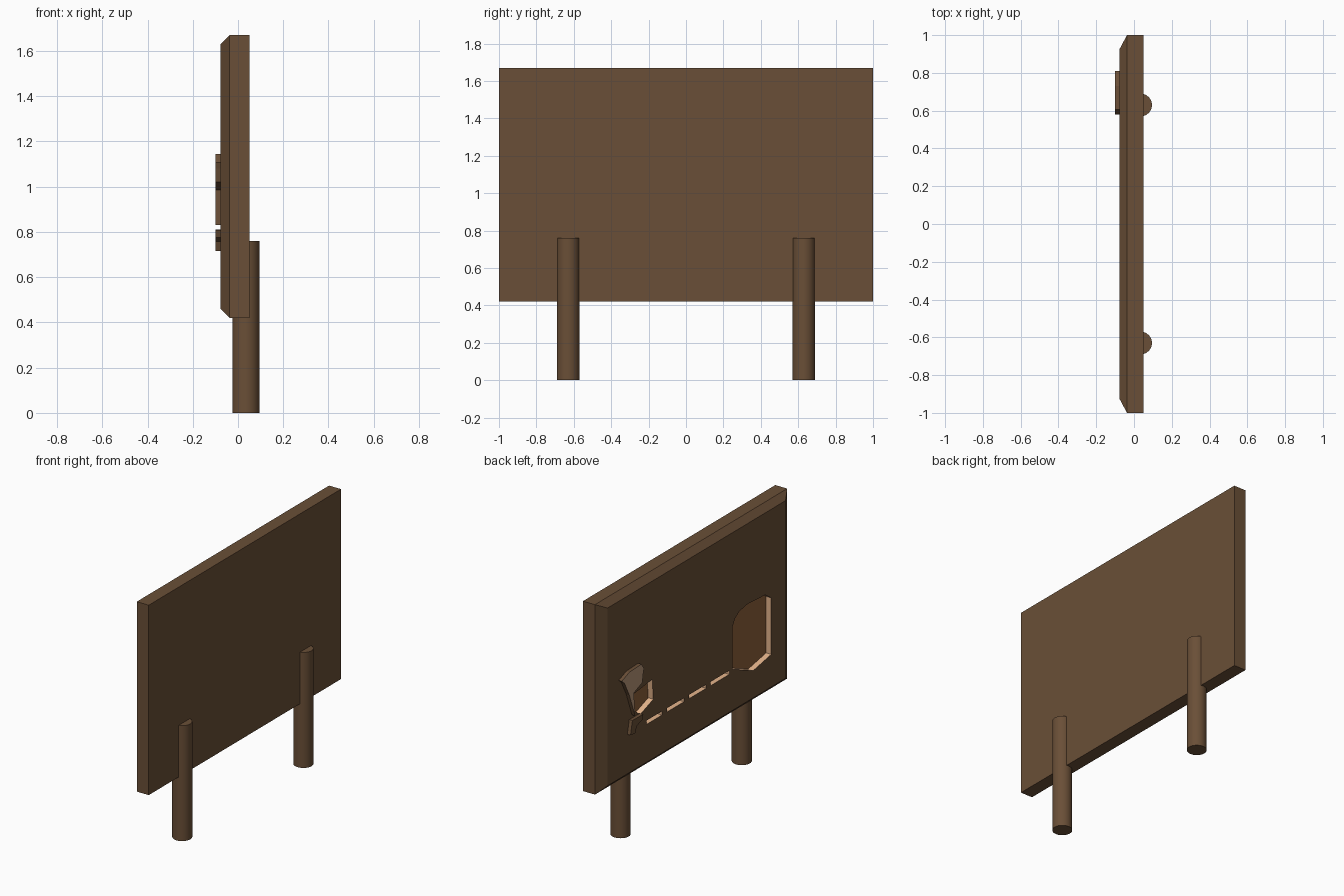
import bpy, bmesh, math

cube = bpy.data.objects.get("Cube")
if cube:
    bpy.data.objects.remove(cube, do_unlink=True)


def material(name, rgb):
    m = bpy.data.materials.new(name)
    m.use_nodes = True
    m.diffuse_color = (*rgb, 1)
    m.node_tree.nodes["Principled BSDF"].inputs["Base Color"].default_value = (*rgb, 1)
    return m


wood = material("brown wood", (0.144, 0.078, 0.038))
carved = material("carved wood", (0.27, 0.117, 0.044))
fresh = material("fresh cut wood", (0.79, 0.46, 0.26))
pale = material("pale wood", (0.485, 0.305, 0.19))


def make_object(name, bm, *mats):
    bmesh.ops.recalc_face_normals(bm, faces=bm.faces)
    mesh = bpy.data.meshes.new(name)
    bm.to_mesh(mesh)
    bm.free()
    for m in mats:
        mesh.materials.append(m)
    obj = bpy.data.objects.new(name, mesh)
    bpy.context.collection.objects.link(obj)
    return obj


def prism(name, outline, x0, x1, *mats):
    """Extrude a (y, z) outline along x."""
    bm = bmesh.new()
    face = bm.faces.new([bm.verts.new((x0, y, z)) for y, z in outline])
    ext = bmesh.ops.extrude_face_region(bm, geom=[face])["geom"]
    moved = [v for v in ext if isinstance(v, bmesh.types.BMVert)]
    bmesh.ops.translate(bm, verts=moved, vec=(x1 - x0, 0, 0))
    return make_object(name, bm, *mats)


FACE, FLOOR = -0.077, -0.04

# Board with a chamfered edge around the display face
bm = bmesh.new()
rings = []
for x, y, z0, z1 in ((FACE, 0.925, 0.46, 1.63), (-0.037, 1, 0.42, 1.67), (0.05, 1, 0.42, 1.67)):
    rings.append([bm.verts.new((x, *p)) for p in ((-y, z0), (y, z0), (y, z1), (-y, z1))])
for a, b in zip(rings, rings[1:]):
    for i in range(4):
        j = (i + 1) % 4
        bm.faces.new((a[i], a[j], b[j], b[i]))
bm.faces.new(rings[0])
bm.faces.new(rings[-1])
board = make_object("board", bm, wood, carved, fresh)

# Carved recesses: large panel, small panel and a row of slots
outlines = [
    [(-0.374, 0.73), (-0.374, 1.01), (-0.40, 1.055), (-0.446, 1.085), (-0.529, 1.1),
     (-0.714, 1.09), (-0.776, 1.047), (-0.776, 0.675), (-0.59, 0.64)],
    [(0.657, 0.96), (0.461, 0.983), (0.45, 0.848), (0.585, 0.8), (0.657, 0.855)],
]
for a, b in ((0.52, 0.36), (0.306, 0.13), (0.08, -0.1), (-0.147, -0.34)):
    outlines.append([(a, 0.71), (b, 0.71), (b, 0.735), (a, 0.735)])
cutters = [prism("recess_cutter", o, -0.15, FLOOR) for o in outlines]
for c in cutters:
    c.hide_render = True
    mod = board.modifiers.new("carve", "BOOLEAN")
    mod.operation = "DIFFERENCE"
    mod.solver = "EXACT"
    mod.object = c
deps = bpy.context.evaluated_depsgraph_get()
carved_mesh = bpy.data.meshes.new_from_object(board.evaluated_get(deps))
board.modifiers.clear()
board.data = carved_mesh
for c in cutters:
    bpy.data.objects.remove(c, do_unlink=True)

# Recess floors and walls get their own colours
for p in carved_mesh.polygons:
    x, y, z = p.center
    p.material_index = 0
    if abs(y) < 0.9 and 0.5 < z < 1.6 and FACE + 0.003 < x < 0:
        p.material_index = 1 if abs(p.normal.x) > 0.9 else 2

# Raised emblem in two pieces, pale on the outward faces
emblem = {
    "emblem_upper": [(0.81, 1.11), (0.731, 1.14), (0.607, 1.145), (0.58, 1.107), (0.587, 1.08),
                     (0.597, 1.02), (0.685, 0.985), (0.672, 0.83), (0.731, 0.987), (0.782, 1.085)],
    "emblem_lower": [(0.70, 0.81), (0.587, 0.808), (0.597, 0.775), (0.655, 0.757),
                     (0.669, 0.715), (0.72, 0.72)],
}
for name, outline in emblem.items():
    piece = prism(name, outline, -0.1, FACE + 0.005, wood, pale)
    for p in piece.data.polygons:
        if name == "emblem_upper" and p.normal.x < -0.9:
            p.material_index = 1

# Round posts
for name, y in (("front_post", -0.63), ("back_post", 0.63)):
    bpy.ops.mesh.primitive_cylinder_add(vertices=32, radius=0.06, depth=0.76, location=(0.035, y, 0.38))
    post = bpy.context.object
    post.name = name
    post.data.materials.append(wood)
    bpy.ops.object.shade_smooth_by_angle(angle=math.radians(30))
